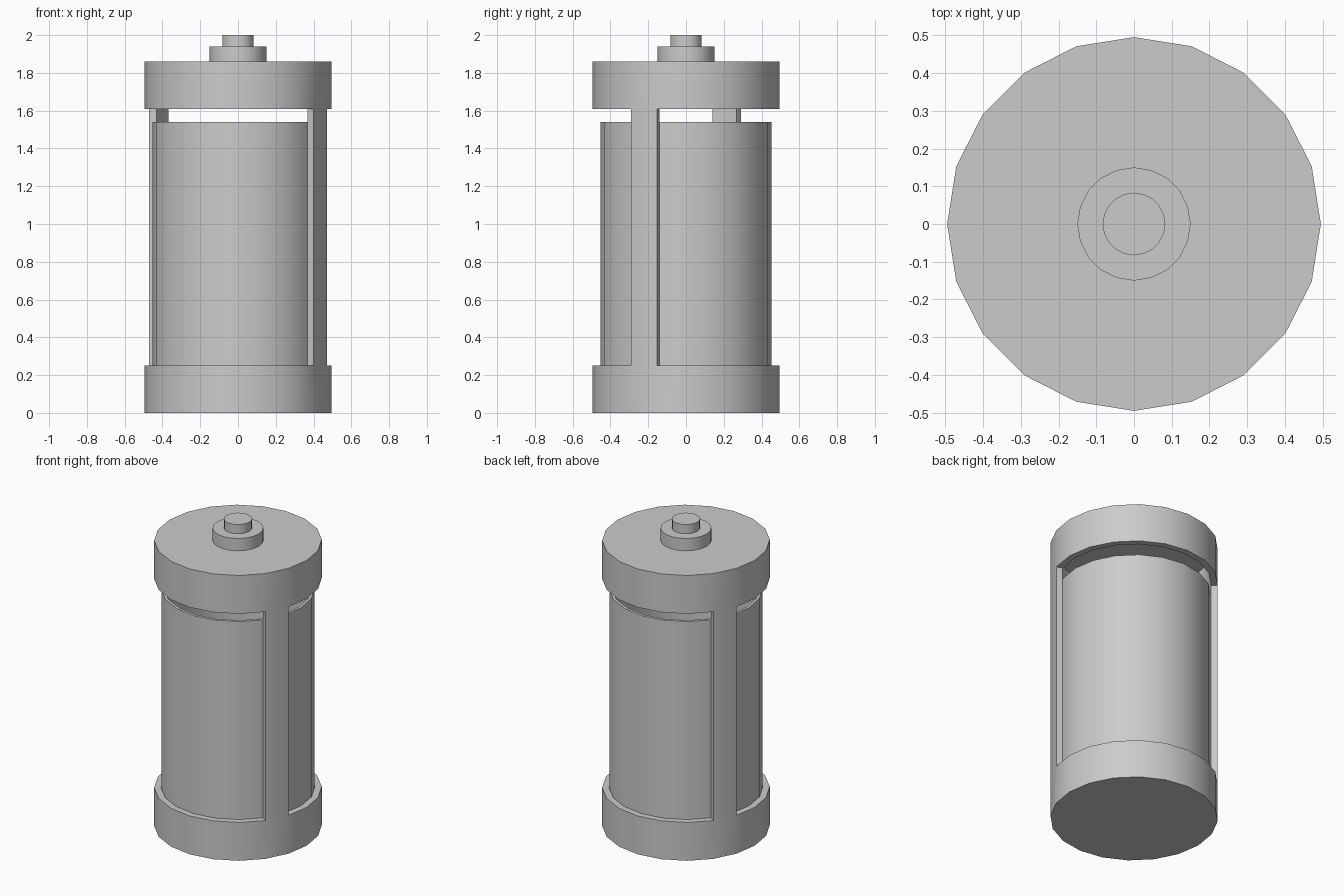
import bpy, bmesh, math

if "Cube" in bpy.data.objects:
    bpy.data.objects.remove(bpy.data.objects["Cube"])

N = 20               # sides of every round part
R, RI = 0.495, 0.455  # frame outer / inner radius
STRUTS = (8, 18)     # segments that carry the two uprights


def pt(bm, r, z, i):
    a = 2 * math.pi * i / N
    return bm.verts.new((r * math.cos(a), r * math.sin(a), z))


def quad(bm, a, b, i, j):
    """Face between profile points a and b, from angle step i to j."""
    bm.faces.new([pt(bm, *a, i), pt(bm, *b, i), pt(bm, *b, j), pt(bm, *a, j)])


def lathe(bm, profile, skip=None):
    """Revolve a profile and close both ends; skip = (edge, segments) left open."""
    for k, (a, b) in enumerate(zip(profile, profile[1:])):
        for i in range(N):
            if not (skip and k == skip[0] and i in skip[1]):
                quad(bm, a, b, i, i + 1)
    for end in (profile[0], profile[-1]):
        bm.faces.new([pt(bm, *end, i) for i in range(N)])


def finish(bm, name):
    bmesh.ops.remove_doubles(bm, verts=bm.verts, dist=1e-4)
    bmesh.ops.recalc_face_normals(bm, faces=bm.faces)
    me = bpy.data.meshes.new(name)
    bm.to_mesh(me)
    bm.free()
    ob = bpy.data.objects.new(name, me)
    bpy.context.collection.objects.link(ob)
    bpy.ops.object.select_all(action='DESELECT')
    bpy.context.view_layer.objects.active = ob
    ob.select_set(True)
    bpy.ops.object.shade_smooth_by_angle(angle=math.radians(30))


# Outer frame: base cup and hollow cap joined by two uprights
bm = bmesh.new()
lathe(bm, [(R, 0), (R, 0.25), (RI, 0.25), (RI, 0.04)], skip=(1, STRUTS))
lathe(bm, [(RI, 1.82), (RI, 1.61), (R, 1.61), (R, 1.86)], skip=(1, STRUTS))
for s in STRUTS:
    for r in (R, RI):
        quad(bm, (r, 0.25), (r, 1.61), s, s + 1)
    for i in (s, s + 1):
        bm.faces.new([pt(bm, R, 0.25, i), pt(bm, R, 1.61, i),
                      pt(bm, RI, 1.61, i), pt(bm, RI, 0.25, i)])
finish(bm, "outer_frame")

# Inner canister, open at the top with a thin wall
bm = bmesh.new()
lathe(bm, [(0.453, 0.045), (0.453, 1.54), (0.435, 1.54), (0.435, 0.07)])
finish(bm, "inner_canister")

# Stepped button on top
bm = bmesh.new()
lathe(bm, [(0.15, 1.86), (0.15, 1.94), (0.083, 1.94), (0.083, 2.0)])
finish(bm, "top_button")
